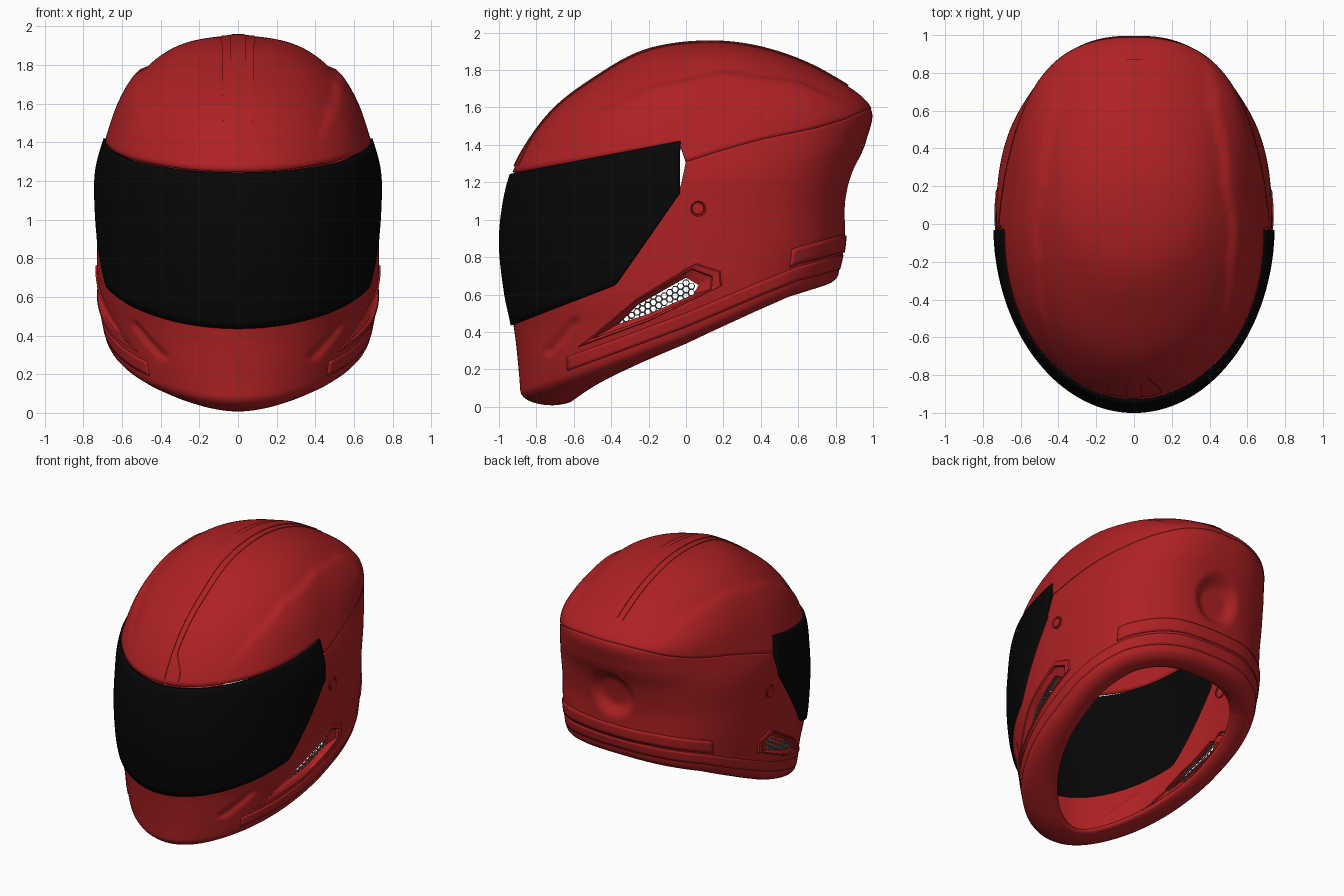
import bpy, bmesh, math
from math import radians, cos, sin, sqrt, hypot, acos
from mathutils import Vector

if "Cube" in bpy.data.objects:
    bpy.data.objects.remove(bpy.data.objects["Cube"])

def material(name, rgb):
    m = bpy.data.materials.new(name)
    m.diffuse_color = (*rgb, 1)
    m.use_nodes = True
    m.node_tree.nodes["Principled BSDF"].inputs["Base Color"].default_value = m.diffuse_color
    return m
RED = material("red_paint", (0.42, 0.015, 0.017))
BLACK = material("black_visor", (0.002, 0.002, 0.002))
GREY = material("grille_grey", (0.15, 0.16, 0.16))

# Horizontal sections of the helmet: z, front y, back y, half width, centre y
TOP = 1.947
SECTIONS = [(TOP, .13, .13, 0, .13), (1.91, -.18, .42, .27, .13), (1.77, -.46, .765, .485, .09),
            (1.6, -.69, .985, .605, .03), (1.42, -.835, .963, .68, 0), (1.25, -.925, .895, .725, 0),
            (1.05, -.972, .855, .73, 0), (.85, -.985, .845, .73, 0), (.6, -.957, .79, .722, 0),
            (.42, -.92, .77, .69, 0), (.2, -.895, .75, .65, 0), (0, -.88, .72, .58, 0)]
KNOTS = [(sqrt(TOP - s[0]), s[1:]) for s in SECTIONS]
# Panel lines as (y, z) seen from the side
RIM = [(-.9, .08), (-.7, .157), (-.4, .267), (0, .415), (.4, .585), (.6, .665), (.82, .725)]
SEAM = [(0, 1.31), (.2, 1.375), (.4, 1.43), (.7, 1.49), (.85, 1.535), (.98, 1.595)]
DOME_LOW = [(-.92, 1.255), (-.03, 1.415), (-.015, 1.32)] + SEAM
BODY_TOP = [(-.92, .445), (-.375, .66), (-.03, 1.15), (-.012, 1.3)] + SEAM
VISOR_TOP = [(-.95, 1.24), (-.03, 1.42)]
VISOR_LOW = [(-.93, .432), (-.375, .65), (-.03, 1.145)]
RIDGE = [(-.75, 1.35), (-.5, 1.55), (-.2, 1.7), (.2, 1.78), (.6, 1.73), (.9, 1.6)]

def clamp(t):
    return max(0.0, min(1.0, t))

def ease(t):
    return clamp(t) ** 2 * (3 - 2 * clamp(t))

def line(pts, x):
    for (a, p), (b, q) in zip(pts, pts[1:]):
        if x <= b:
            return p + (q - p) * clamp((x - a) / (b - a))
    return pts[-1][1]

def section(z, back):
    """Smoothly interpolated section: end y, depth, half width, centre y, roundness"""
    u = sqrt(max(0, TOP - z))
    i = max(k for k in range(len(KNOTS) - 1) if KNOTS[k][0] <= u)
    def slope(k, c):
        a, b = KNOTS[max(k - 1, 0)], KNOTS[min(k + 1, len(KNOTS) - 1)]
        return (b[1][c] - a[1][c]) / (b[0] - a[0])
    h = KNOTS[i + 1][0] - KNOTS[i][0]
    t = (u - KNOTS[i][0]) / h
    yf, yb, w, yc = [(2*t**3 - 3*t*t + 1) * KNOTS[i][1][c] + (t**3 - 2*t*t + t) * h * slope(i, c)
                     + (3*t*t - 2*t**3) * KNOTS[i + 1][1][c] + (t**3 - t*t) * h * slope(i + 1, c) for c in range(4)]
    end = yb if back else yf
    return end, abs(end - yc), w, yc, 2 + (.55 * ease((1.9 - z) / .35) if back else 0)

def surf(th, z, off=0.0):
    """Helmet surface: th = 0 is the front, 90 degrees is +x"""
    s, c = sin(th), cos(th)
    end, f, w, yc, p = section(z, c < 0)
    x = w * math.copysign(abs(s) ** (2 / p), s)
    y = yc - f * math.copysign(abs(c) ** (2 / p), c)
    n = Vector((s / max(w, .01), -c / max(f, .01), 0)).normalized()
    d = line(RIDGE, y) - z    # raised side panel on the dome
    off += .02 * ease((d + .02) / .04) * (1 - ease(d / .35)) * clamp((y + .75) / .3) * clamp((.95 - y) / .3)
    if y > 0:    # dimple at the back
        off -= .05 * (1 - ease((hypot(x, z - 1.15) - .1) / .09))
    elif y < -.5 and z < .6:    # crease beside the chin
        t = clamp(((y + .73) * .13 + (z - .3) * .15) / .0394)
        off -= .015 * (1 - ease(hypot(y + .73 - .13 * t, z - .3 - .15 * t) / .04))
    nz = clamp((z - 1.3) / (TOP - 1.3)) ** 1.5
    return Vector((x, y, z)) + (n * sqrt(1 - nz * nz) + Vector((0, 0, nz))) * off

def at(y, z, off):
    end, f, w, yc, p = section(z, y > section(z, False)[3])
    c = clamp(abs(yc - y) / f) ** (p / 2)
    return surf(acos(c if y < yc else -c), z, off)

def solve(pts, th):
    """Height where a panel line crosses the column th"""
    z = 1.0
    for _ in range(25):
        z = .5 * z + .5 * line(pts, surf(th, z).y)
    return z

def finish(name, bm, mat, thick=0, mirror=False):
    me = bpy.data.meshes.new(name)
    bm.to_mesh(me)
    ob = bpy.data.objects.new(name, me)
    bpy.context.collection.objects.link(ob)
    me.materials.append(mat)
    bpy.ops.object.select_all(action='DESELECT')
    ob.select_set(True)
    bpy.context.view_layer.objects.active = ob
    bpy.ops.object.shade_smooth_by_angle(angle=radians(35))
    if thick:
        m = ob.modifiers.new("thickness", 'SOLIDIFY')
        m.thickness, m.offset = thick, -1
    if mirror:
        ob.modifiers.new("mirror", 'MIRROR')
    return ob

def skin(name, rows, closed, mat, thick=0, mirror=False, caps=False):
    """Mesh over rows of points"""
    bm = bmesh.new()
    vs = [[bm.verts.new(p) for p in r] for r in rows]
    n = len(rows[0])
    for a, b in zip(vs, vs[1:]):
        for i in range(n if closed else n - 1):
            bm.faces.new((a[i], a[(i + 1) % n], b[(i + 1) % n], b[i]))
    bmesh.ops.remove_doubles(bm, verts=bm.verts, dist=1e-5)
    if caps:
        bmesh.ops.holes_fill(bm, edges=bm.edges)
        bmesh.ops.recalc_face_normals(bm, faces=bm.faces)
    return finish(name, bm, mat, thick, mirror)

def panel(name, ths, low, high, n, off, closed, mat, thick, roll=False):
    cols = []
    for th in ths:
        u0, u1 = sqrt(TOP - solve(low, th)), (sqrt(TOP - solve(high, th)) if high else 0)
        col = [surf(th, TOP - (u0 + (u1 - u0) * j / n) ** 2, off) for j in range(n + 1)]
        if roll:    # lower edge rolls under and into the head opening
            e = col[0]
            d = -Vector((e.x / .45, e.y / .7, 0)).normalized() * (.11 + .06 * clamp(cos(th)))
            col = [e + d * (1 - cos(a)) * (1 if a < 1.6 else .97) - Vector((0, 0, .078 * sin(a)))
                   for a in [radians(k) for k in range(130, 0, -13)]] + col
        cols.append(col)
    return skin(name, list(zip(*cols)), closed, mat, thick)

def span(a, b, n):
    return [radians(a + (b - a) * i / n) for i in range(n + 1)]

# Main shells, visor and lower trims
ring = span(0, 360, 240)[:-1]
body = panel("lower_shell", ring, RIM, BODY_TOP, 44, 0, True, RED, .02, roll=True)
panel("dome_shell", ring, DOME_LOW, None, 48, .004, True, RED, .025)
panel("visor", span(-88, 88, 130), VISOR_LOW, VISOR_TOP, 24, .015, False, BLACK, .04)
def lift(d):
    return [(y, z + d) for y, z in RIM]
panel("rim_band", span(45, 315, 120), lift(.01), lift(.085), 4, .004, False, RED, .01)
panel("rear_lip", span(127, 233, 60), lift(.1), lift(.19), 4, .008, False, RED, .014)

# Crest strips along the middle of the dome
def crest_height(x, y):
    lo, hi = 1.15, TOP
    for _ in range(30):
        z = (lo + hi) / 2
        end, f, w, yc, p = section(z, y > section(z, False)[3])
        inside = (x / max(w, 1e-6)) ** p + (abs(y - yc) / max(f, 1e-6)) ** p < 1
        lo, hi = (z, hi) if inside else (lo, z)
    return lo

def crest(name, widths, off):
    rows = []
    for k in range(81):
        u = .815 - 1.3 * k / 80
        z = TOP - u * u
        y, w = section(z, u < 0)[0], (line(widths, z) if u > 0 else widths[-1][1])
        row = []
        for t, o in [(-1, -.01), (-1, off), (-.5, off), (0, off), (.5, off), (1, off), (1, -.01)]:
            yy = y + .9 * clamp((1.5 - z) / .2) * (w * t) ** 2
            p = Vector((w * t, yy, crest_height(abs(w * t), yy)))
            row.append(p + (p - Vector((p.x, .1, .9))).normalized() * o)
        rows.append(row)
    skin(name, rows, False, RED)
crest("crest_outer", [(1.25, .14), (1.35, .14), (1.45, .075), (1.95, .085)], .008)
crest("crest_inner", [(1.25, .04), (1.95, .04)], .012)

# Side vents: opening, bevelled frame and honeycomb grille
OUTER = [(-.59, .31), (-.27, .575), (.055, .77), (.19, .73), (.2, .65), (-.2, .455)]
INNER = [(-.38, .44), (-.27, .545), (0, .69), (.07, .65), (.04, .6), (-.21, .495)]
def outline(t):
    c = [(a[0] + (b[0] - a[0]) * t, a[1] + (b[1] - a[1]) * t) for a, b in zip(OUTER, INNER)]
    return [(p[0] + (q[0] - p[0]) * k / 6, p[1] + (q[1] - p[1]) * k / 6)
            for p, q in zip(c, c[1:] + c[:1]) for k in range(6)]

def in_vent(y, z):
    return sum((b > z) != (d > z) and y < a + (z - b) / (d - b) * (c - a)
               for (a, b), (c, d) in zip(INNER, INNER[1:] + INNER[:1])) % 2

cut = skin("vent_cutter", [[(x, y, z) for y, z in outline(.2)] for x in (-1.2, 1.2)], True, RED, caps=True)
cut.hide_render = True
cut.display_type = 'WIRE'
hole = body.modifiers.new("vent_openings", 'BOOLEAN')
hole.operation, hole.solver, hole.object = 'DIFFERENCE', 'EXACT', cut
skin("vent_frame", [[at(y, z, o) for y, z in outline(t)] for t, o in
     [(1, -.06), (1, -.035), (.45, -.012), (.4, .004), (.12, .009), (0, -.008)]], True, RED, mirror=True)
bm, R = bmesh.new(), .02
for i in range(-16, 6):
    for j in range(20):
        y, z = i * R * 1.5, .42 + (j + .5 * (i % 2)) * R * sqrt(3)
        if in_vent(y, z):
            o, q = [[bm.verts.new(at(y + r * cos(a), z + r * sin(a), -.04)) for a in span(0, 300, 5)]
                    for r in (R * 1.02, R * .78)]
            for k in range(6):
                bm.faces.new((o[k], o[k - 1], q[k - 1], q[k]))
finish("vent_grille", bm, GREY, .006, True)

# Visor pivots: raised ring around a flat button
prof = [(.046, -.03), (.046, .006), (.04, .01), (.035, .004), (.033, -.002), (.03, .006), (0, .007)]
base = at(.065, 1.06, 0)
skin("visor_pivot", [[base + Vector((h, r * cos(a), r * sin(a))) for a in span(0, 360, 32)[:-1]]
                     for r, h in prof], True, RED, mirror=True)
